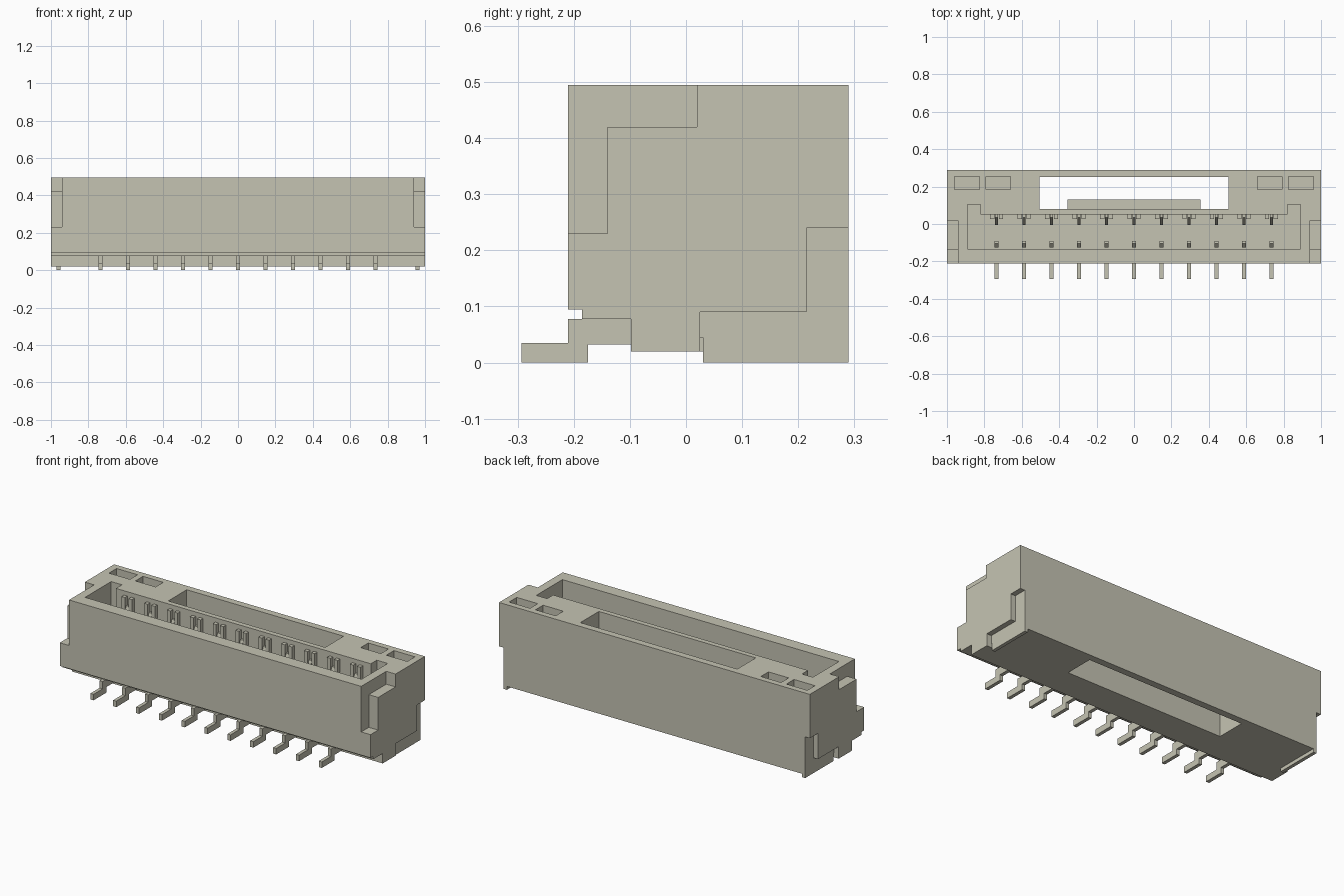
import bpy
import bmesh

cube = bpy.data.objects.get("Cube")
if cube:
    bpy.data.objects.remove(cube, do_unlink=True)

ivory = bpy.data.materials.new("ivory_grey")
COLOUR = (0.56, 0.55, 0.45, 1)
ivory.use_nodes = True
ivory.diffuse_color = COLOUR
ivory.node_tree.nodes["Principled BSDF"].inputs["Base Color"].default_value = COLOUR

PINS = [0.147 * i for i in range(-5, 6)]


def prism(bm, points, axis, lo, hi):
    """Extrude a 2D outline along x (outline in y, z) or z (outline in x, y)."""
    def place(p, h):
        return (h, p[0], p[1]) if axis == "x" else (p[0], p[1], h)
    low = [bm.verts.new(place(p, lo)) for p in points]
    high = [bm.verts.new(place(p, hi)) for p in points]
    faces = [bm.faces.new(low[::-1]), bm.faces.new(high)]
    n = len(points)
    for i in range(n):
        j = (i + 1) % n
        faces.append(bm.faces.new((low[i], low[j], high[j], high[i])))
    bmesh.ops.recalc_face_normals(bm, faces=faces)


def rect(x0, x1, y0, y1):
    return [(x0, y0), (x1, y0), (x1, y1), (x0, y1)]


def finish(bm, name):
    mesh = bpy.data.meshes.new(name)
    bm.to_mesh(mesh)
    bm.free()
    mesh.materials.append(ivory)
    ob = bpy.data.objects.new(name, mesh)
    bpy.context.collection.objects.link(ob)
    return ob


# Housing block with the stepped lower front edge
bm = bmesh.new()
prism(bm, [(-.21, .495), (-.21, .095), (-.185, .095), (-.185, .078),
           (-.098, .078), (-.098, .02), (.29, .02), (.29, .495)], "x", -1, 1)
housing = finish(bm, "housing")

# Cutters: mating cavity, through window, end pockets, end steps, tab recesses
bm = bmesh.new()
half = [(.89, -.135), (.89, .105), (.82, .105), (.82, .05)]
prism(bm, half + [(-x, y) for x, y in reversed(half)], "z", .11, .6)
prism(bm, rect(-.505, .505, .08, .25), "z", -.1, .6)
for s in (-1, 1):
    for a, b in ((.66, .79), (.825, .96)):
        prism(bm, rect(*sorted((s * a, s * b)), .185, .255), "z", .3, .6)
    prism(bm, [(-.3, .23), (-.14, .23), (-.14, .42), (.02, .42),
               (.02, .6), (-.3, .6)], "x", *sorted((s * .94, s * 1.1)))
    prism(bm, [(.025, -.1), (.025, .09), (.215, .09), (.215, .24),
               (.4, .24), (.4, -.1)], "x", *sorted((s * .95, s * 1.1)))
cutter = finish(bm, "cavity_cutter")
cutter.hide_render = True

# Apply the cut and drop the helper
cut = housing.modifiers.new("cut", "BOOLEAN")
cut.operation = "DIFFERENCE"
cut.solver = "EXACT"
cut.object = cutter
bpy.context.view_layer.update()
graph = bpy.context.evaluated_depsgraph_get()
carved = bpy.data.meshes.new_from_object(housing.evaluated_get(graph))
housing.modifiers.clear()
housing.data = carved
bpy.data.objects.remove(cutter, do_unlink=True)

# Guide ribs on either side of every contact
bm = bmesh.new()
for x in PINS:
    for s in (-1, 1):
        prism(bm, rect(*sorted((x + s * .012, x + s * .034)), .027, .051), "z", .11, .47)
finish(bm, "guide_ribs")

# Sloped latch inside the through window
bm = bmesh.new()
prism(bm, [(.079, .3), (.13, .22), (.13, .15), (.079, .15)], "x", -.355, .355)
finish(bm, "window_latch")

# Contacts: bent solder leg outside, two tines inside the cavity
bm = bmesh.new()
for x in PINS:
    prism(bm, [(-.293, 0), (-.175, 0), (-.175, .032), (-.09, .032), (-.09, .078),
               (-.21, .078), (-.21, .035), (-.293, .035)], "x", x - .01, x + .01)
    prism(bm, [(-.125, .1), (-.09, .1), (-.09, .24), (-.105, .26),
               (-.125, .24)], "x", x - .01, x + .01)
    prism(bm, [(-.005, .1), (.051, .1), (.051, .42), (.035, .42),
               (-.005, .3)], "x", x - .009, x + .009)
finish(bm, "contacts")

# Solder tabs at both ends
bm = bmesh.new()
for s in (-1, 1):
    prism(bm, [(.03, 0), (.29, 0), (.29, .24), (.215, .24), (.215, .09),
               (.025, .09), (.025, .045), (.03, .045)],
          "x", *sorted((s * .95, s * .97)))
finish(bm, "solder_tabs")
